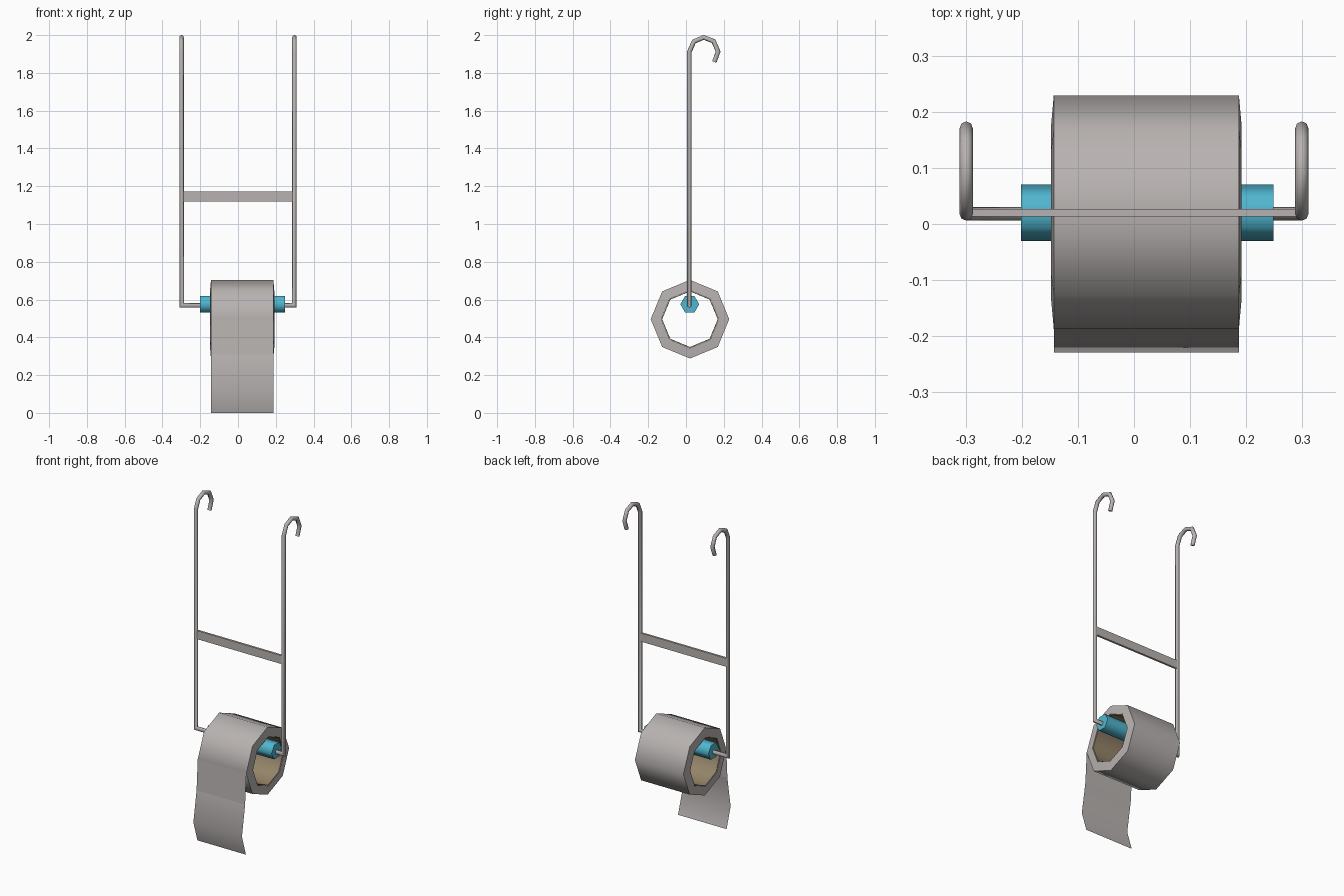
import bpy, bmesh, math
from mathutils import Vector, Matrix

if "Cube" in bpy.data.objects:
    bpy.data.objects.remove(bpy.data.objects["Cube"])


def material(name, rgb):
    m = bpy.data.materials.new(name)
    m.use_nodes = True
    m.diffuse_color = (*rgb, 1)
    m.node_tree.nodes["Principled BSDF"].inputs["Base Color"].default_value = (*rgb, 1)
    return m


grey = material("warm grey", (0.48, 0.45, 0.44))
blue = material("teal blue", (0.08, 0.47, 0.63))
card = material("cardboard brown", (0.30, 0.23, 0.14))


def finish(bm, name, mat, angle=None, recalc=True):
    if recalc:
        bmesh.ops.recalc_face_normals(bm, faces=bm.faces)
    mesh = bpy.data.meshes.new(name)
    bm.to_mesh(mesh)
    bm.free()
    mesh.materials.append(mat)
    ob = bpy.data.objects.new(name, mesh)
    bpy.context.collection.objects.link(ob)
    if angle:
        bpy.ops.object.select_all(action="DESELECT")
        ob.select_set(True)
        bpy.context.view_layer.objects.active = ob
        bpy.ops.object.shade_smooth_by_angle(angle=math.radians(angle))
    return ob


def bridge(bm, a, b):
    for i in range(len(a)):
        j = (i + 1) % len(a)
        bm.faces.new((a[i], a[j], b[j], b[i]))


def ring_band(name, profile, sides, centre, mat, angle):
    """Closed (x, radius) profile turned around an axis along x."""
    bm = bmesh.new()
    rings = []
    for x, r in profile:
        turns = [math.tau * k / sides for k in range(sides)]
        rings.append([bm.verts.new(centre + Vector((x, r * math.sin(t), r * math.cos(t))))
                      for t in turns])
    for a, b in zip(rings, rings[1:] + rings[:1]):
        bridge(bm, a, b)
    return finish(bm, name, mat, angle)


def wire(name, points, radius, sides, mat):
    """Round wire with mitred corners."""
    bm = bmesh.new()
    pts = [Vector(p) for p in points]
    dirs = [(b - a).normalized() for a, b in zip(pts, pts[1:])]
    turn = dirs[0].to_track_quat("Z", "Y").to_matrix()
    ring = [pts[0] + turn @ Vector((radius * math.cos(t), radius * math.sin(t), 0))
            for t in (math.tau * k / sides for k in range(sides))]
    rings = [[bm.verts.new(p) for p in ring]]
    for i, d in enumerate(dirs):
        n = d + dirs[i + 1] if i + 1 < len(dirs) else d
        ring = [p + d * ((pts[i + 1] - p).dot(n) / d.dot(n)) for p in ring]
        rings.append([bm.verts.new(p) for p in ring])
    for a, b in zip(rings, rings[1:]):
        bridge(bm, a, b)
    bm.faces.new(rings[0])
    bm.faces.new(rings[-1])
    return finish(bm, name, mat, 50)


def sheet(name, profile, x0, x1, mat, angle):
    """Thin strip of paper following a (y, z) profile."""
    bm = bmesh.new()
    rows = [[bm.verts.new((x, y, z)) for x in (x0, x1)] for y, z in profile]
    for (a, b), (c, d) in zip(rows, rows[1:]):
        bm.faces.new((a, c, d, b))
    return finish(bm, name, mat, angle, recalc=False)


# Hanging wires: stub into the roller, upright and hook
hook = [(0.018, 1.912), (0.042, 1.966), (0.093, 1.988),
        (0.146, 1.968), (0.170, 1.913), (0.150, 1.858)]
for side, label in ((1, "left"), (-1, "right")):
    path = [(side * 0.1, 0.018, 0.569), (side * 0.299, 0.018, 0.569)]
    path += [(side * 0.299, y, z) for y, z in hook]
    wire(label + "_hanger_wire", path, 0.012, 8, grey)

# Flat crossbar
bm = bmesh.new()
bmesh.ops.create_cube(bm, size=1, matrix=Matrix.Translation((0, 0.02, 1.146))
                      @ Matrix.Diagonal((0.58, 0.013, 0.052, 1)))
finish(bm, "crossbar", grey)

# Six-sided roller
bm = bmesh.new()
bmesh.ops.create_cone(bm, cap_ends=True, segments=6, radius1=0.05, radius2=0.05, depth=0.45,
                      matrix=Matrix.Translation((0.024, 0.02, 0.575))
                      @ Matrix.Rotation(math.pi / 2, 4, "Y"))
finish(bm, "roller", blue, 65)

# Paper roll and its cardboard core
centre = Vector((0.022, 0.021, 0.496))
ring_band("paper_roll", [(-0.165, 0.208), (0.165, 0.208), (0.17, 0.152), (-0.17, 0.152)],
          8, centre, grey, 60)
ring_band("cardboard_core", [(-0.168, 0.151), (0.168, 0.151), (0.168, 0.147), (-0.168, 0.147)],
          8, centre, card, 60)

# Loose end of the paper
sheet("loose_sheet_top", [(-0.187, 0.497), (-0.198, 0.31)], -0.143, 0.187, grey, None)
sheet("loose_sheet_end", [(-0.198, 0.31), (-0.229, 0.125), (-0.19, 0)],
      -0.143, 0.187, grey, 60)
